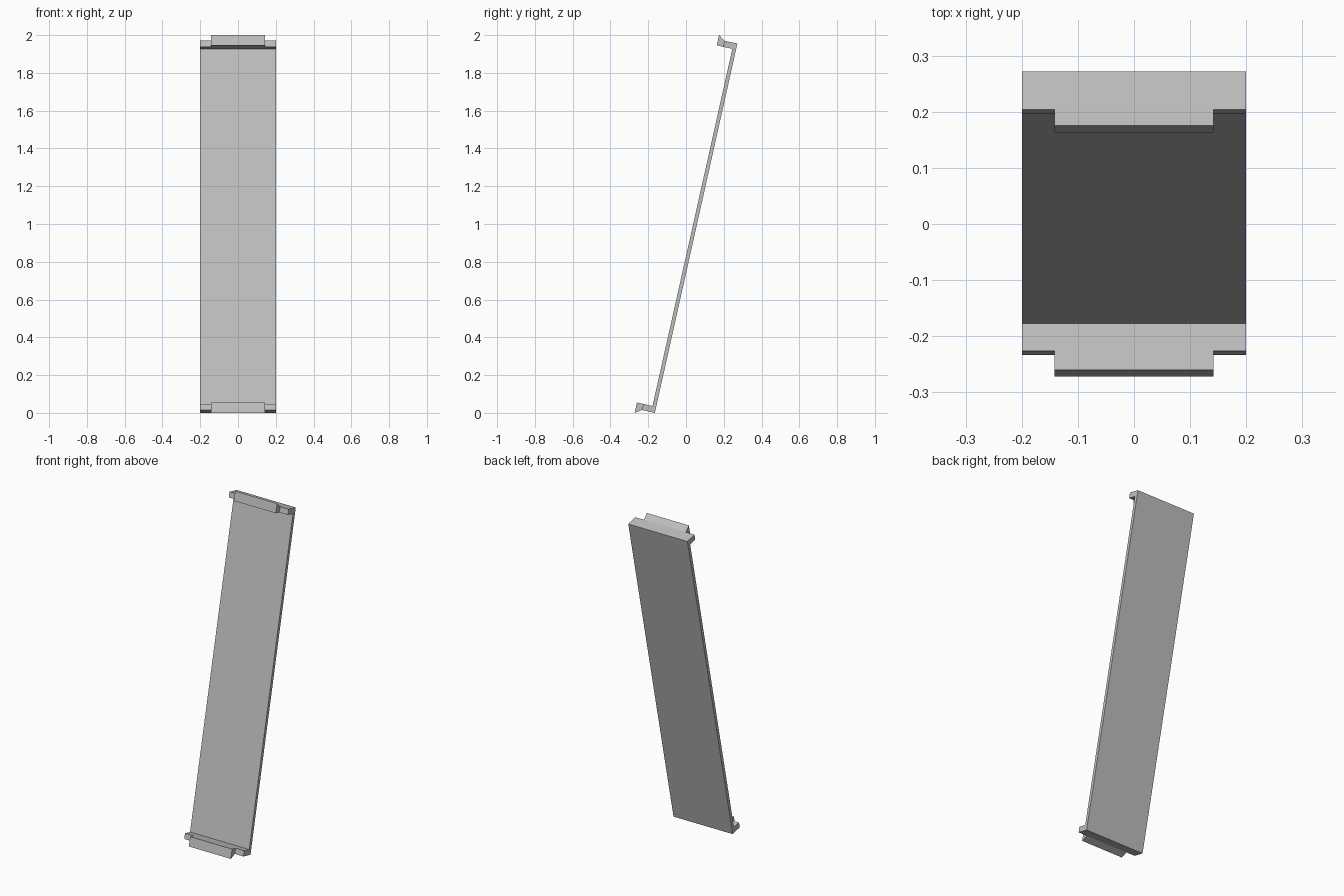
import bpy
import bmesh
from math import atan2, hypot
from mathutils import Matrix, Vector

if "Cube" in bpy.data.objects:
    bpy.data.objects.remove(bpy.data.objects["Cube"], do_unlink=True)

grey = bpy.data.materials.new("plain_grey")
grey.use_nodes = True
colour = (0.52, 0.52, 0.52, 1)
grey.diffuse_color = colour
grey.node_tree.nodes["Principled BSDF"].inputs["Base Color"].default_value = colour

# Back face of the leaning panel runs from the low corner to the high corner
low = Vector((0, -0.165, 0))
high = Vector((0, 0.272, 1.955))
rise = high - low
length = hypot(rise.y, rise.z)
lean = Matrix.Translation(low) @ Matrix.Rotation(-atan2(rise.y, rise.z), 4, "X")

thick = 0.02         # panel thickness
flange = 0.033       # flange thickness
depth = 0.07         # flange depth
lip = 0.1045         # depth at the tip of the tab
flare = 0.0235       # how far the tab widens outward


def extrude_profile(name, points, half_width):
    """Extrude (depth, height) points across x, then lean the part."""
    bm = bmesh.new()
    face = bm.faces.new([bm.verts.new((-half_width, -d, h)) for d, h in points])
    result = bmesh.ops.extrude_face_region(bm, geom=[face])
    moved = [v for v in result["geom"] if isinstance(v, bmesh.types.BMVert)]
    bmesh.ops.translate(bm, verts=moved, vec=(2 * half_width, 0, 0))
    bmesh.ops.recalc_face_normals(bm, faces=bm.faces)
    bm.transform(lean)
    mesh = bpy.data.meshes.new(name)
    bm.to_mesh(mesh)
    bm.free()
    mesh.materials.append(grey)
    obj = bpy.data.objects.new(name, mesh)
    bpy.context.collection.objects.link(obj)
    return obj


def flip(points):
    """Mirror a profile end for end along the panel."""
    return [(d, length - h) for d, h in points]


# Panel with a flange at each end
lower_half = [(0, 0), (depth, 0), (depth, flange), (thick, flange)]
extrude_profile("panel", lower_half + flip(lower_half)[::-1], 0.2)

# Flared tab on the middle of each flange
tab = [(depth, 0), (lip, -flare), (lip, flange), (depth, flange)]
extrude_profile("bottom_tab", tab, 0.142)
extrude_profile("top_tab", flip(tab), 0.142)
